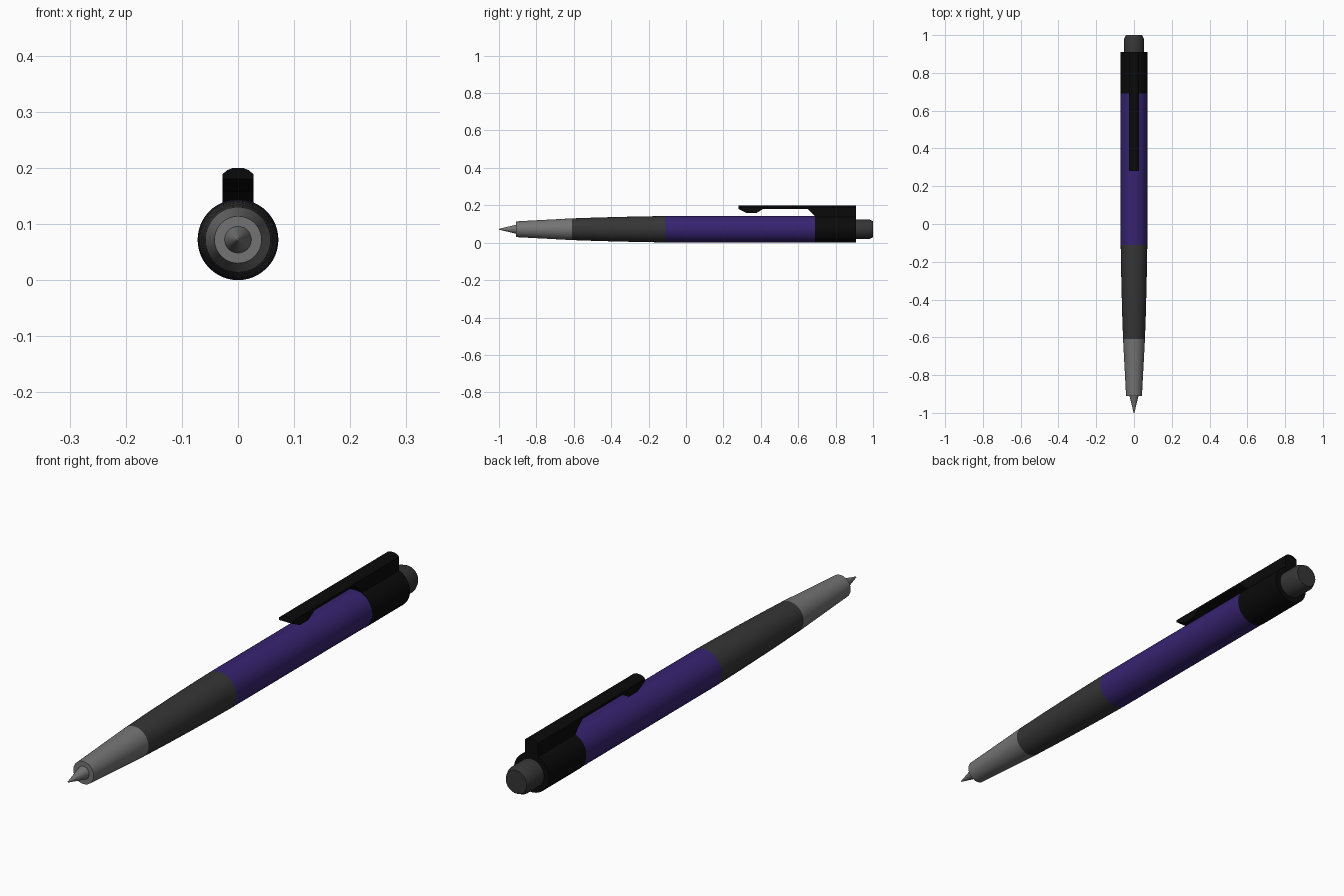
import bpy, bmesh, math

if "Cube" in bpy.data.objects:
    bpy.data.objects.remove(bpy.data.objects["Cube"])

CZ = 0.072   # height of the pen axis
SEG = 48


def material(name, rgb):
    m = bpy.data.materials.new(name)
    m.diffuse_color = (*rgb, 1)
    m.use_nodes = True
    m.node_tree.nodes["Principled BSDF"].inputs["Base Color"].default_value = m.diffuse_color
    return m


purple = material("purple", (0.038, 0.017, 0.165))
grey = material("metal grey", (0.175, 0.175, 0.175))
dark = material("dark grey", (0.036, 0.036, 0.036))
black = material("black", (0.003, 0.003, 0.003))


def finish(name, bm, mat, angle=25):
    bmesh.ops.recalc_face_normals(bm, faces=bm.faces)
    me = bpy.data.meshes.new(name)
    bm.to_mesh(me)
    bm.free()
    ob = bpy.data.objects.new(name, me)
    bpy.context.collection.objects.link(ob)
    me.materials.append(mat)
    bpy.ops.object.select_all(action='DESELECT')
    ob.select_set(True)
    bpy.context.view_layer.objects.active = ob
    bpy.ops.object.shade_smooth_by_angle(angle=math.radians(angle))
    return ob


def turned(name, profile, mat):
    """Closed solid of revolution around the pen axis from (y, radius) pairs."""
    bm = bmesh.new()
    rings = []
    for y, r in profile:
        rings.append([bm.verts.new((r * math.sin(a), y, CZ + r * math.cos(a)))
                      for a in (2 * math.pi * i / SEG for i in range(SEG))])
    for a, b in zip(rings, rings[1:]):
        for i in range(SEG):
            j = (i + 1) % SEG
            bm.faces.new((a[i], a[j], b[j], b[i]))
    bm.faces.new(rings[0])
    bm.faces.new(rings[-1])
    return finish(name, bm, mat)


# Body parts from writing tip to push button
turned("writing_tip", [(-1.0, 0.002), (-0.905, 0.025)], grey)
turned("nose_cone", [(-0.91, 0.042), (-0.61, 0.058)], grey)
turned("grip", [(-0.61, 0.058), (-0.48, 0.0625), (-0.35, 0.066),
                (-0.22, 0.0688), (-0.11, 0.0705)], dark)
turned("barrel", [(-0.11, 0.0705), (0.69, 0.071)], purple)
turned("end_cap", [(0.69, 0.072), (0.91, 0.072)], black)
turned("push_button", [(0.90, 0.052), (0.98, 0.052), (1.0, 0.043)], dark)

# Clip: side profile lofted across x, with a crowned top
under = [(0.28, 0.180), (0.325, 0.158), (0.375, 0.158), (0.412, 0.180),
         (0.65, 0.180), (0.692, 0.140), (0.692, 0.09), (0.91, 0.09)]
stations = [(-0.0275, 0.189), (-0.019, 0.196), (-0.009, 0.2),
            (0.009, 0.2), (0.019, 0.196), (0.0275, 0.189)]
bm = bmesh.new()
loops = [[bm.verts.new((x, y, z)) for y, z in under + [(0.91, top), (0.28, top)]]
         for x, top in stations]
n = len(loops[0])
for a, b in zip(loops, loops[1:]):
    for i in range(n):
        j = (i + 1) % n
        bm.faces.new((a[i], a[j], b[j], b[i]))
bm.faces.new(loops[0])
bm.faces.new(loops[-1])
finish("clip", bm, black, 30)
